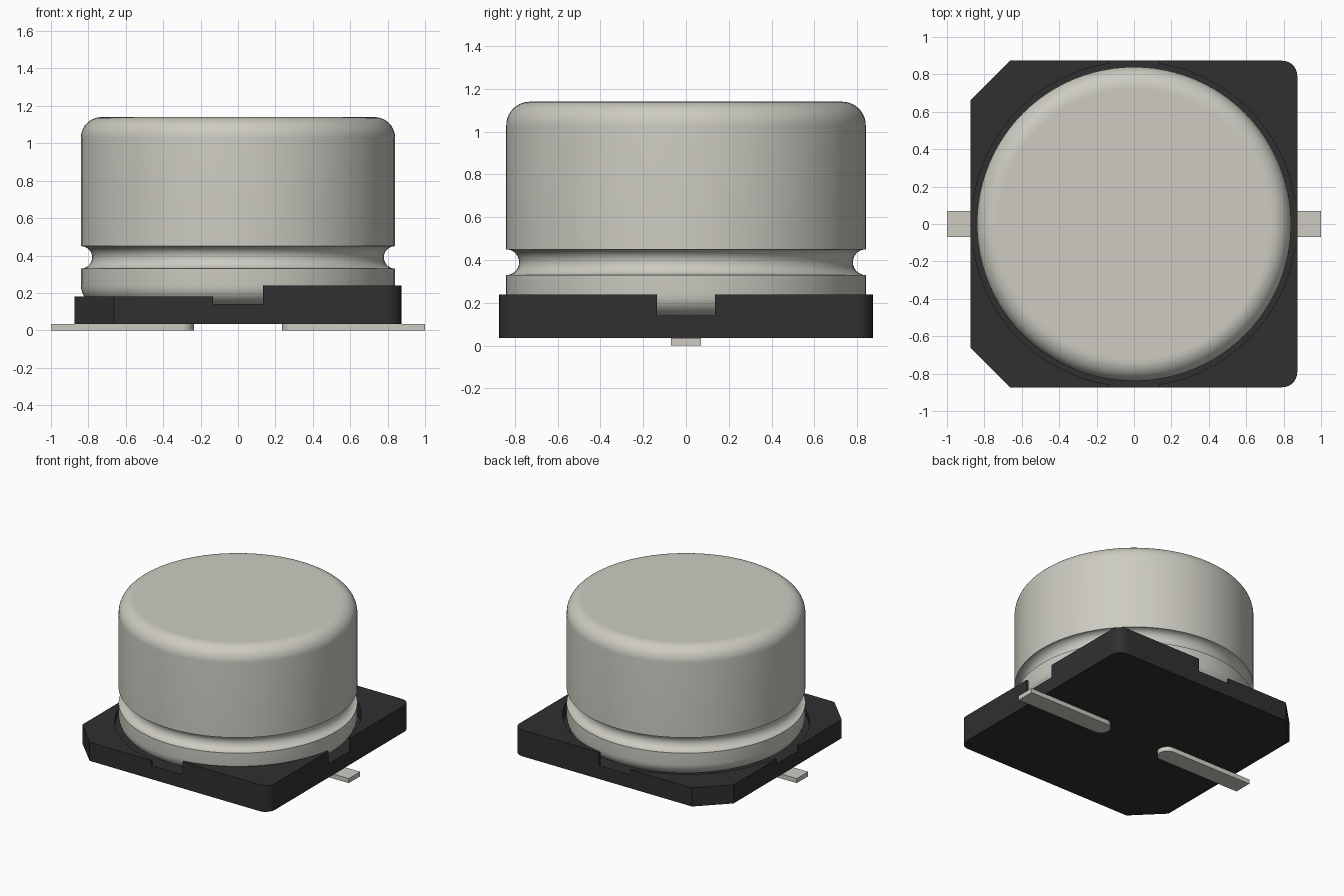
import bpy, bmesh
from math import sin, cos, pi, radians
from mathutils import Matrix, Vector

if "Cube" in bpy.data.objects:
    bpy.data.objects.remove(bpy.data.objects["Cube"])


def material(name, colour):
    m = bpy.data.materials.new(name)
    m.use_nodes = True
    m.diffuse_color = (*colour, 1)
    m.node_tree.nodes["Principled BSDF"].inputs["Base Color"].default_value = (*colour, 1)
    return m


metal = material("pale grey metal", (0.61, 0.60, 0.54))
plastic = material("black plastic", (0.029, 0.029, 0.029))


def finish(bm, name, mat):
    bmesh.ops.recalc_face_normals(bm, faces=bm.faces)
    mesh = bpy.data.meshes.new(name)
    bm.to_mesh(mesh)
    bm.free()
    mesh.materials.append(mat)
    ob = bpy.data.objects.new(name, mesh)
    bpy.context.collection.objects.link(ob)
    return ob


def smooth(ob, angle=30):
    bpy.ops.object.select_all(action='DESELECT')
    ob.select_set(True)
    bpy.context.view_layer.objects.active = ob
    bpy.ops.object.shade_smooth_by_angle(angle=radians(angle))


def arc(cx, cy, r, start, end, steps=8):
    angles = [radians(start + (end - start) * i / steps) for i in range(steps + 1)]
    return [(cx + r * cos(a), cy + r * sin(a)) for a in angles]


def prism(name, outline, z0, z1, mat):
    bm = bmesh.new()
    face = bm.faces.new([bm.verts.new((x, y, z0)) for x, y in outline])
    top = bmesh.ops.extrude_face_region(bm, geom=[face])["geom"]
    bmesh.ops.translate(bm, vec=(0, 0, z1 - z0),
                        verts=[v for v in top if isinstance(v, bmesh.types.BMVert)])
    return finish(bm, name, mat)


def box(name, x0, x1, y0, y1, z0, z1):
    return prism(name, [(x0, y0), (x1, y0), (x1, y1), (x0, y1)], z0, z1, plastic)


def cut(ob, cutter):
    mod = ob.modifiers.new("cut", 'BOOLEAN')
    mod.operation, mod.solver, mod.object = 'DIFFERENCE', 'EXACT', cutter
    bpy.context.view_layer.objects.active = ob
    bpy.ops.object.modifier_apply(modifier=mod.name)
    bpy.data.objects.remove(cutter)


# Can: turned profile with rounded ends and a crimped groove
R, FLOOR, TOP = 0.84, 0.14, 1.14
profile = [(0, FLOOR), (0.72, FLOOR)]
profile += arc(R - 0.1, FLOOR + 0.1, 0.1, -90, 0)
profile += arc(R, 0.39, 0.06, 270, 90, 16)
profile += arc(R - 0.11, TOP - 0.11, 0.11, 0, 90, 10)
profile += [(0.72, TOP), (0, TOP)]
bm = bmesh.new()
points = [bm.verts.new((r, 0, z)) for r, z in profile]
edges = [bm.edges.new(pair) for pair in zip(points, points[1:])]
bmesh.ops.spin(bm, geom=points + edges, cent=(0, 0, 0), axis=(0, 0, 1),
               angle=2 * pi, steps=96, use_duplicate=False)
bmesh.ops.remove_doubles(bm, verts=bm.verts, dist=0.0001)
smooth(finish(bm, "can", metal))

# Base: square with two chamfered and two rounded corners
H, C, F = 0.873, 0.21, 0.08
outline = arc(H - F, -H + F, F, -90, 0) + arc(H - F, H - F, F, 0, 90)
outline += [(C - H, H), (-H, H - C), (-H, C - H), (C - H, -H)]
base = prism("base", outline, 0.035, 0.24, plastic)

# Round well for the can, lowered side, and a notch in each edge
N = 0.135
cut(base, prism("well_cutter", arc(0, 0, 0.868, 0, 360, 96)[:-1], FLOOR, 0.5, plastic))
cut(base, box("low_side_cutter", -1, -N + 0.01, -1, 1, 0.18, 0.5))
cut(base, box("notch_cutter_x", -1, 1, -N, N, FLOOR, 0.5))
cut(base, box("notch_cutter_y", -N, N, -1, 1, FLOOR, 0.5))
smooth(base)

# Flat leads with rounded inner ends
for side, name in ((1, "left_lead"), (-1, "right_lead")):
    lead = [(1, -0.07), (1, 0.07)] + arc(0.305, 0, 0.07, 90, 270, 12)
    smooth(prism(name, [(side * x, y) for x, y in lead], 0, 0.035, metal))
